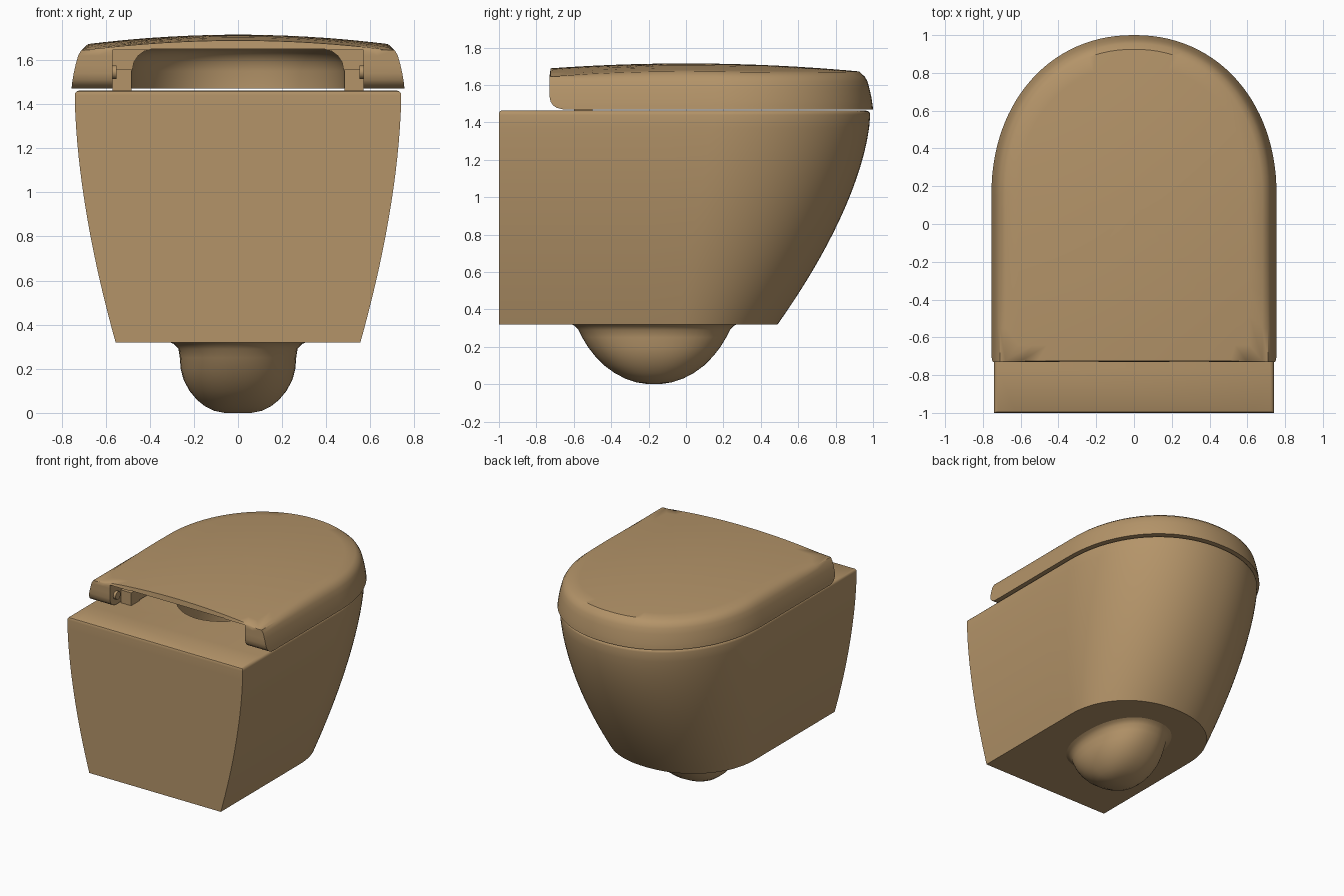
import bpy, bmesh, math
from mathutils import Matrix

if "Cube" in bpy.data.objects:
    bpy.data.objects.remove(bpy.data.objects["Cube"])

# One warm tan ceramic colour
tan = bpy.data.materials.new("warm_tan")
tan.use_nodes = True
colour = (0.456, 0.296, 0.141, 1)
tan.diffuse_color = colour
bsdf = tan.node_tree.nodes["Principled BSDF"]
bsdf.inputs["Base Color"].default_value = colour
bsdf.inputs["Roughness"].default_value = 0.5


def finish(bm, name):
    bmesh.ops.recalc_face_normals(bm, faces=bm.faces)
    mesh = bpy.data.meshes.new(name)
    bm.to_mesh(mesh)
    bm.free()
    mesh.materials.append(tan)
    ob = bpy.data.objects.new(name, mesh)
    bpy.context.collection.objects.link(ob)
    return ob


def activate(ob):
    bpy.ops.object.select_all(action="DESELECT")
    ob.select_set(True)
    bpy.context.view_layer.objects.active = ob


def smooth(ob, degrees=35):
    activate(ob)
    bpy.ops.object.shade_smooth_by_angle(angle=math.radians(degrees))


def cut(ob, cutter):
    cutter.hide_render = True
    mod = ob.modifiers.new("cut", "BOOLEAN")
    mod.operation = "DIFFERENCE"
    mod.solver = "EXACT"
    mod.object = cutter
    activate(ob)
    bpy.ops.object.modifier_apply(modifier=mod.name)
    bpy.data.objects.remove(cutter)


def power(v, e):
    return math.copysign(abs(v) ** e, v)


def outline(w, back, front, c, n=2.12, arc=56, side=5, rear=16):
    """D-shaped plan: straight back and sides, rounded far end."""
    pts = [(w, back + (c - back) * i / side) for i in range(side)]
    for i in range(arc + 1):
        a = math.pi * i / arc
        pts.append((w * power(math.cos(a), 2 / n),
                    c + (front - c) * power(max(math.sin(a), 0), 2 / n)))
    pts += [(-w, c + (back - c) * i / side) for i in range(1, side + 1)]
    pts += [(-w + 2 * w * i / rear, back) for i in range(1, rear)]
    return pts


def loft(name, rings):
    """Skin a stack of equal-length 3D rings and cap both ends."""
    bm = bmesh.new()
    rows = [[bm.verts.new(p) for p in ring] for ring in rings]
    for a, b in zip(rows, rows[1:]):
        for i in range(len(a)):
            j = (i + 1) % len(a)
            bm.faces.new((a[i], a[j], b[j], b[i]))
    bm.faces.new(rows[0])
    bm.faces.new(rows[-1])
    return finish(bm, name)


def level(pts, z):
    return [(x, y, z) for x, y in pts]


def box(name, lo, hi):
    bm = bmesh.new()
    bmesh.ops.create_cube(bm, size=1)
    for v in bm.verts:
        v.co = [(a + b) / 2 + k * (b - a) for a, b, k in zip(lo, hi, v.co)]
    return finish(bm, name)


# Bowl body, flaring upward from a narrow base
BASE, RIM = 0.32, 1.44
rings = []
for i in range(17):
    z = BASE + (RIM - BASE) * i / 16
    t = 1 - i / 16
    rings.append(level(outline(0.74 - 0.185 * t ** 1.7, -1,
                               0.985 - 0.495 * t ** 1.6, 0.15 - 0.2 * t), z))
for inset, z in ((0.002, 1.45), (0.008, 1.458), (0.02, 1.462)):
    rings.append(level(outline(0.74 - inset, -1 + inset / 2,
                               0.985 - inset, 0.15), z))
body = loft("bowl_body", rings)

# Hollow basin inside the body
bm = bmesh.new()
bmesh.ops.create_uvsphere(bm, u_segments=48, v_segments=32, radius=1)
bmesh.ops.transform(bm, verts=bm.verts, matrix=Matrix.Translation((0, 0.12, 1.47))
                    @ Matrix.Diagonal((0.42, 0.63, 0.9, 1)))
cut(body, finish(bm, "basin_cutter"))
smooth(body)

# Rounded trap bulging below the base
rings = []
for z, rx, ry in ((0.325, 0.32, 0.45), (0.312, 0.29, 0.425), (0.29, 0.27, 0.405),
                  (0.25, 0.264, 0.385), (0.2, 0.26, 0.355), (0.15, 0.247, 0.316),
                  (0.1, 0.22, 0.267), (0.06, 0.187, 0.212), (0.03, 0.15, 0.155),
                  (0.01, 0.11, 0.095), (0, 0.06, 0.03)):
    rings.append([(rx * power(math.cos(a), 0.9), -0.17 + ry * power(math.sin(a), 0.9), z)
                  for a in (math.tau * i / 56 for i in range(56))])
smooth(loft("trap_bulge", rings), 50)


# Domed lid with rounded lower back corners
def dome(x, y):
    return 1.715 - 0.045 * (x / 0.7) ** 2 - 0.045 * (y / 0.95) ** 2


rings = []
for z, inset, back in ((1.47, 0, -0.66), (1.477, 0.001, -0.69), (1.49, 0.002, -0.71),
                       (1.51, 0.005, -0.724), (1.54, 0.01, -0.73), (1.58, 0.019, -0.73),
                       (1.62, 0.03, -0.73), (1.645, 0.045, -0.73)):
    rings.append(level(outline(0.755 - inset, back, 1 - inset, 0.15), z))
top = outline(0.68, -0.724, 0.925, 0.15)
for s in (1, 0.9, 0.75, 0.6, 0.45, 0.3, 0.15, 0.03):
    ring = [(x * s, 0.1 + (y - 0.1) * s) for x, y in top]
    rings.append([(x, y, dome(x, y)) for x, y in ring])
lid = loft("lid", rings)

# Hollow underside, open at the back, with wider hinge recesses
cavity = [level(outline(w, -0.9, 0.24 + w, 0.1), z)
          for z, w in ((1.4, 0.48), (1.55, 0.48), (1.59, 0.472),
                       (1.62, 0.452), (1.64, 0.425), (1.65, 0.39))]
cut(lid, loft("lid_cavity_cutter", cavity))
cut(lid, box("hinge_recess_cutter", (-0.57, -0.9, 1.4), (0.57, -0.52, 1.646)))
smooth(lid)

# Hinge mounts and pins on both sides
for side, s in (("left", 1), ("right", -1)):
    xs = sorted((s * 0.482, s * 0.568))
    box(side + "_hinge_mount", (xs[0], -0.6, 1.455), (xs[1], -0.5, 1.56))
    bm = bmesh.new()
    bmesh.ops.create_cone(bm, cap_ends=True, segments=24, radius1=0.03, radius2=0.03,
                          depth=0.06, matrix=Matrix.Translation((s * 0.58, -0.66, 1.545))
                          @ Matrix.Rotation(math.pi / 2, 4, "Y"))
    smooth(finish(bm, side + "_hinge_pin"))
